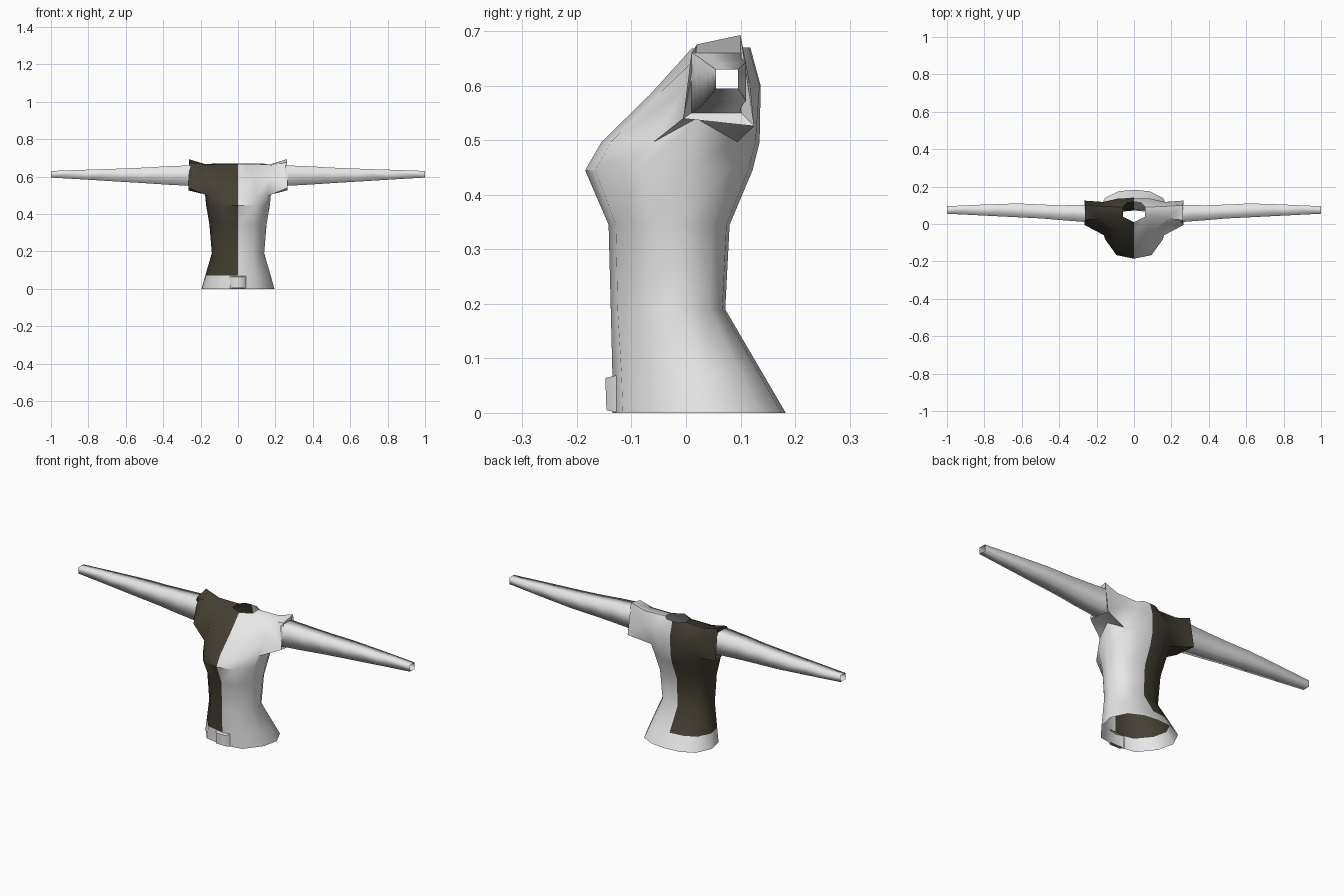
import bpy, bmesh, math

if "Cube" in bpy.data.objects:
    bpy.data.objects.remove(bpy.data.objects["Cube"])


def make_material(name, rgb):
    m = bpy.data.materials.new(name)
    m.use_nodes = True
    m.diffuse_color = (*rgb, 1)
    bsdf = m.node_tree.nodes["Principled BSDF"]
    bsdf.inputs["Base Color"].default_value = (*rgb, 1)
    bsdf.inputs["Roughness"].default_value = 0.8
    return m


light = make_material("light grey", (0.8, 0.8, 0.8))
dark = make_material("dark olive", (0.058, 0.050, 0.033))


def finish(bm, name, mats, angle):
    bmesh.ops.recalc_face_normals(bm, faces=bm.faces[:])
    me = bpy.data.meshes.new(name)
    bm.to_mesh(me)
    bm.free()
    ob = bpy.data.objects.new(name, me)
    bpy.context.collection.objects.link(ob)
    for m in mats:
        me.materials.append(m)
    bpy.ops.object.select_all(action='DESELECT')
    ob.select_set(True)
    bpy.context.view_layer.objects.active = ob
    bpy.ops.object.shade_smooth_by_angle(angle=math.radians(angle))
    return ob


def mirror_x(bm):
    bmesh.ops.mirror(bm, geom=bm.verts[:] + bm.edges[:] + bm.faces[:],
                     axis='X', merge_dist=0.0005)


# Torso: half cross-section template (width fraction, front-to-back fraction)
section = [(0, 0), (.55, .06), (.9, .33), (1, .6), (.8, .86), (.42, .975), (0, 1)]
# Torso levels: height, front y, back y, half width
levels = [(0, -.135, .183, .195), (.07, -.135, .142, .175), (.19, -.138, .072, .14),
          (.345, -.142, .080, .153), (.445, -.185, .122, .17), (.497, -.155, .135, .18)]

bm = bmesh.new()
rings = [[bm.verts.new((w * fx, yf + (yb - yf) * t, z)) for fx, t in section]
         for z, yf, yb, w in levels]
for a, b in zip(rings, rings[1:]):
    for i in range(len(section) - 1):
        bm.faces.new((a[i], a[i + 1], b[i + 1], b[i]))
c = rings[-1]
c[3].co.z = .54                      # armpit

# Shoulders, neck opening, sleeve end and sleeve lining
points = {
    "s0": (0, -.065, .585), "s1": (.09, -.045, .59), "s2": (.17, -.005, .59),
    "s4": (.165, .118, .6), "s5": (.09, .135, .6), "s6": (0, .137, .6),
    "tf": (.18, .03, .662), "tb": (.18, .095, .668),
    "n0": (0, .01, .668), "n1": (.06, .04, .668), "n2": (.06, .09, .67),
    "n5": (.035, .115, .67), "n6": (0, .118, .67),
    "ebf": (.265, -.005, .54), "ebb": (.265, .125, .526),
    "etb": (.262, .1, .693), "etf": (.262, .02, .676),
    "abf": (.25, .01, .55), "abb": (.25, .102, .55),
    "atb": (.25, .102, .66), "atf": (.25, .01, .66),
}
v = {k: bm.verts.new(p) for k, p in points.items()}
v.update({f"c{i}": p for i, p in enumerate(c)})
for row in ("c0 c1 s1 s0", "c1 c2 s2 s1", "s0 s1 n1 n0", "s1 s2 tf n1",
            "n1 tf tb n2", "n2 tb s4 s5", "n2 s5 n5", "n5 s5 s6 n6",
            "c4 c5 s5 s4", "c5 c6 s6 s5",
            "tf tb etb etf", "tf s2 ebf etf", "s2 c2 ebf", "c2 c3 ebf",
            "c3 ebb ebf", "c3 c4 ebb", "c4 s4 ebb", "s4 tb etb ebb",
            "etf etb atb atf", "etb ebb abb atb", "ebb ebf abf abb", "ebf etf atf abf"):
    bm.faces.new([v[k] for k in row.split()])
mirror_x(bm)
# One side dark above the hem
for f in bm.faces:
    p = f.calc_center_median()
    f.material_index = int(p.x < 0 and p.z > .07)
finish(bm, "shirt_body", [light, dark], 50)

# Arms: open tapering tubes (x, front y, back y, bottom z, top z)
arm = [(.25, .01, .102, .55, .66), (.38, .02, .1, .557, .655), (.5, .03, .104, .565, .648),
       (.62, .036, .11, .572, .643), (.8, .045, .104, .583, .637), (1, .055, .095, .595, .63)]
bm = bmesh.new()
tubes = [[bm.verts.new((x, y, z)) for y, z in ((y0, z0), (y1, z0), (y1, z1), (y0, z1))]
         for x, y0, y1, z0, z1 in arm]
for a, b in zip(tubes, tubes[1:]):
    for i in range(4):
        j = (i + 1) % 4
        bm.faces.new((a[i], a[j], b[j], b[i]))
mirror_x(bm)
finish(bm, "arms", [light], 100)

# Small raised fastening at the front of the hem
bm = bmesh.new()
back = [bm.verts.new(p) for p in ((-.045, -.122, 0), (.045, -.122, 0),
                                  (.045, -.122, .07), (-.045, -.122, .07))]
front = [bm.verts.new(p) for p in ((-.03, -.146, .005), (.03, -.146, .005),
                                   (.03, -.148, .064), (-.03, -.148, .064))]
bm.faces.new(front)
for i in range(4):
    j = (i + 1) % 4
    bm.faces.new((back[i], back[j], front[j], front[i]))
finish(bm, "hem_fastening", [light], 60)
